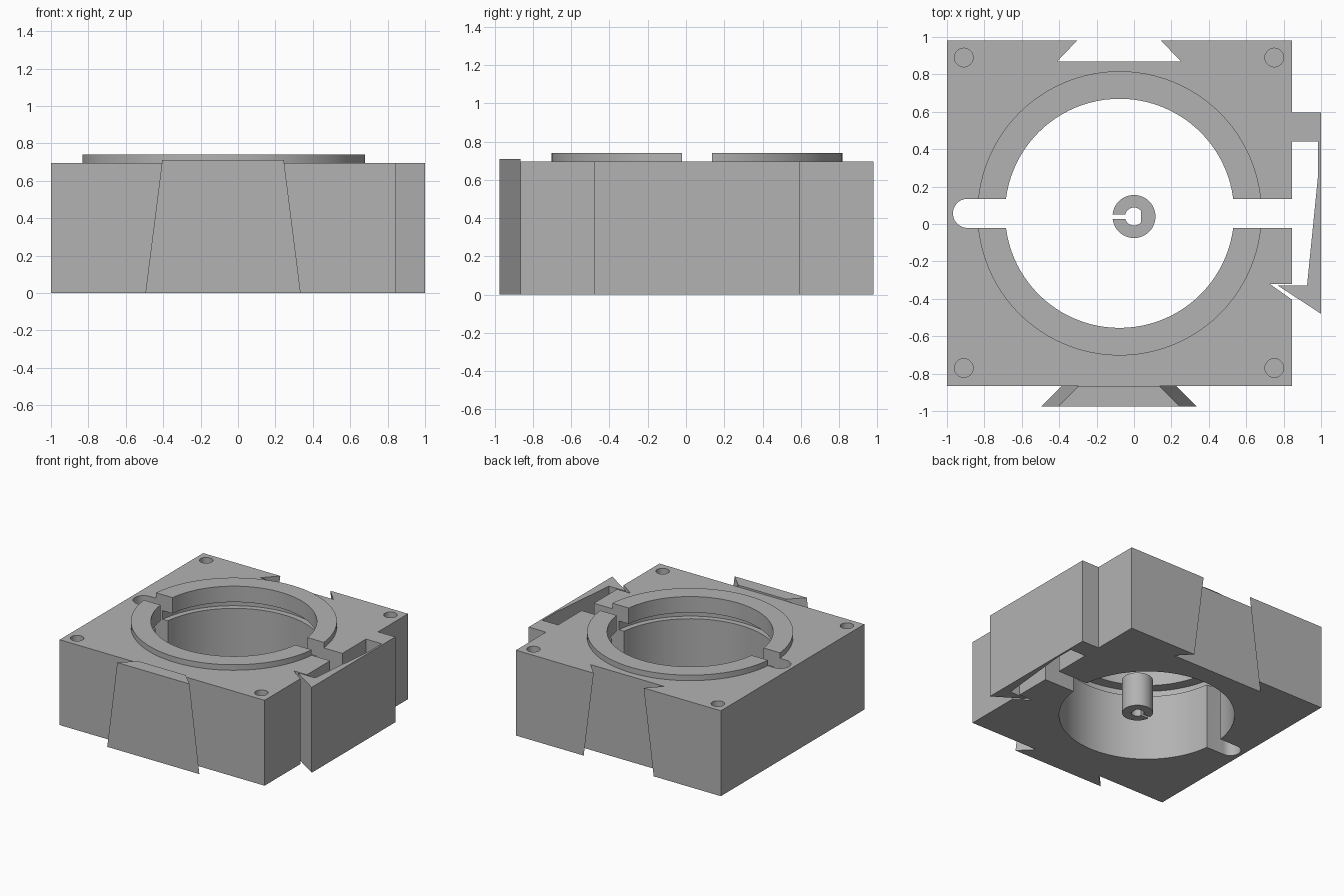
import bpy, bmesh, math

if "Cube" in bpy.data.objects:
    bpy.data.objects.remove(bpy.data.objects["Cube"])

CX, CY = -0.077, 0.057          # bore centre
grey = bpy.data.materials.new("plain grey")
grey.diffuse_color = (0.45, 0.45, 0.45, 1)
grey.use_nodes = True
grey.node_tree.nodes["Principled BSDF"].inputs["Base Color"].default_value = grey.diffuse_color


def loft(name, bottom, top, z0, z1):
    """Solid between two matching outlines at heights z0 and z1."""
    bm = bmesh.new()
    lo = [bm.verts.new((x, y, z0)) for x, y in bottom]
    hi = [bm.verts.new((x, y, z1)) for x, y in top]
    n = len(lo)
    bm.faces.new(lo[::-1])
    bm.faces.new(hi)
    for i in range(n):
        j = (i + 1) % n
        bm.faces.new((lo[i], lo[j], hi[j], hi[i]))
    bmesh.ops.recalc_face_normals(bm, faces=bm.faces)
    mesh = bpy.data.meshes.new(name)
    bm.to_mesh(mesh)
    bm.free()
    mesh.materials.append(grey)
    ob = bpy.data.objects.new(name, mesh)
    bpy.context.collection.objects.link(ob)
    return ob


def prism(name, pts, z0, z1):
    return loft(name, pts, pts, z0, z1)


def arc(cx, cy, r, a0=0, a1=360, n=96):
    full = abs(a1 - a0) == 360
    steps = n if full else n + 1
    return [(cx + r * math.cos(math.radians(a0 + (a1 - a0) * i / n)),
             cy + r * math.sin(math.radians(a0 + (a1 - a0) * i / n))) for i in range(steps)]


def combine(target, tool, op="DIFFERENCE"):
    mod = target.modifiers.new("cut", "BOOLEAN")
    mod.operation, mod.object, mod.solver = op, tool, "EXACT"
    bpy.context.view_layer.objects.active = target
    bpy.ops.object.modifier_apply(modifier=mod.name)
    bpy.data.objects.remove(tool)


def smooth(ob):
    bpy.ops.object.select_all(action="DESELECT")
    ob.select_set(True)
    bpy.context.view_layer.objects.active = ob
    bpy.ops.object.shade_smooth_by_angle(angle=math.radians(30))


def dovetail(name, y_in, y_out, half_in, half_out, z0, z1, grow):
    """Tapered wedge; widths are given at the top and grow by 'grow' at the bottom."""
    def outline(g):
        a, b, c = half_in + g, half_out + g, -0.08
        return [(c - a, y_in), (c - b, y_out), (c + b, y_out), (c + a, y_in)]
    return loft(name, outline(grow), outline(0), z0, z1)


# Block with side latch arm and hook notch in one outline
body = prism("housing", [
    (-1, -0.865), (0.845, -0.865), (0.845, -0.405), (0.725, -0.32), (0.845, -0.32),
    (0.845, 0.44), (0.985, 0.44), (0.985, 0.27), (0.925, -0.33), (0.77, -0.33),
    (1, -0.48), (1, 0.595), (0.845, 0.595), (0.845, 0.98), (-1, 0.98)], 0, 0.695)

# Raised ring around the opening
combine(body, prism("ring", arc(CX, CY, 0.76), 0.4, 0.74), "UNION")

# Stepped bore: upper lip, groove, wide lower bore
combine(body, prism("lip_bore", arc(CX, CY, 0.6125), -0.1, 1))
combine(body, prism("lower_bore", arc(CX, CY, 0.654), -0.1, 0.58))
combine(body, prism("groove", arc(CX, CY, 0.70), 0.54, 0.61))

# Cross slot with a rounded left end, open on the right
combine(body, prism("slot", [(0.92, CY - 0.078), (0.92, CY + 0.078)]
                    + arc(-0.89, CY, 0.078, 90, 270, 24), -0.1, 1))

# Blind corner holes
for x in (-0.91, 0.75):
    for y in (-0.77, 0.89):
        combine(body, prism("corner_hole", arc(x, y, 0.05, n=32), 0.45, 1))

# Dovetail socket in the back (cutter runs past every open face)
k = 0.09 / 0.695                # side taper per unit height
s = 0.105 / 0.11                # side flare per unit depth
combine(body, dovetail("socket", 0.87, 1.0, 0.33 - 0.105 * k, 0.33 - 0.13 * s - 0.105 * k,
                       -0.1, 0.8, 0.9 * k))
smooth(body)

# Dovetail tongue on the front
dovetail("front_tongue", -0.865, -0.975, 0.215, 0.325, 0, 0.71, 0.09)

# Small split shaft collar with a flat-sided hole
collar = prism("shaft_collar", arc(0, 0.04, 0.115, n=64), 0, 0.28)
combine(collar, prism("collar_hole", arc(0, 0.04, 0.048, 38, 322, 40), -0.1, 0.4))
combine(collar, prism("collar_split", [(-0.2, 0.028), (-0.02, 0.028), (-0.02, 0.052), (-0.2, 0.052)],
                      -0.1, 0.4))
smooth(collar)
